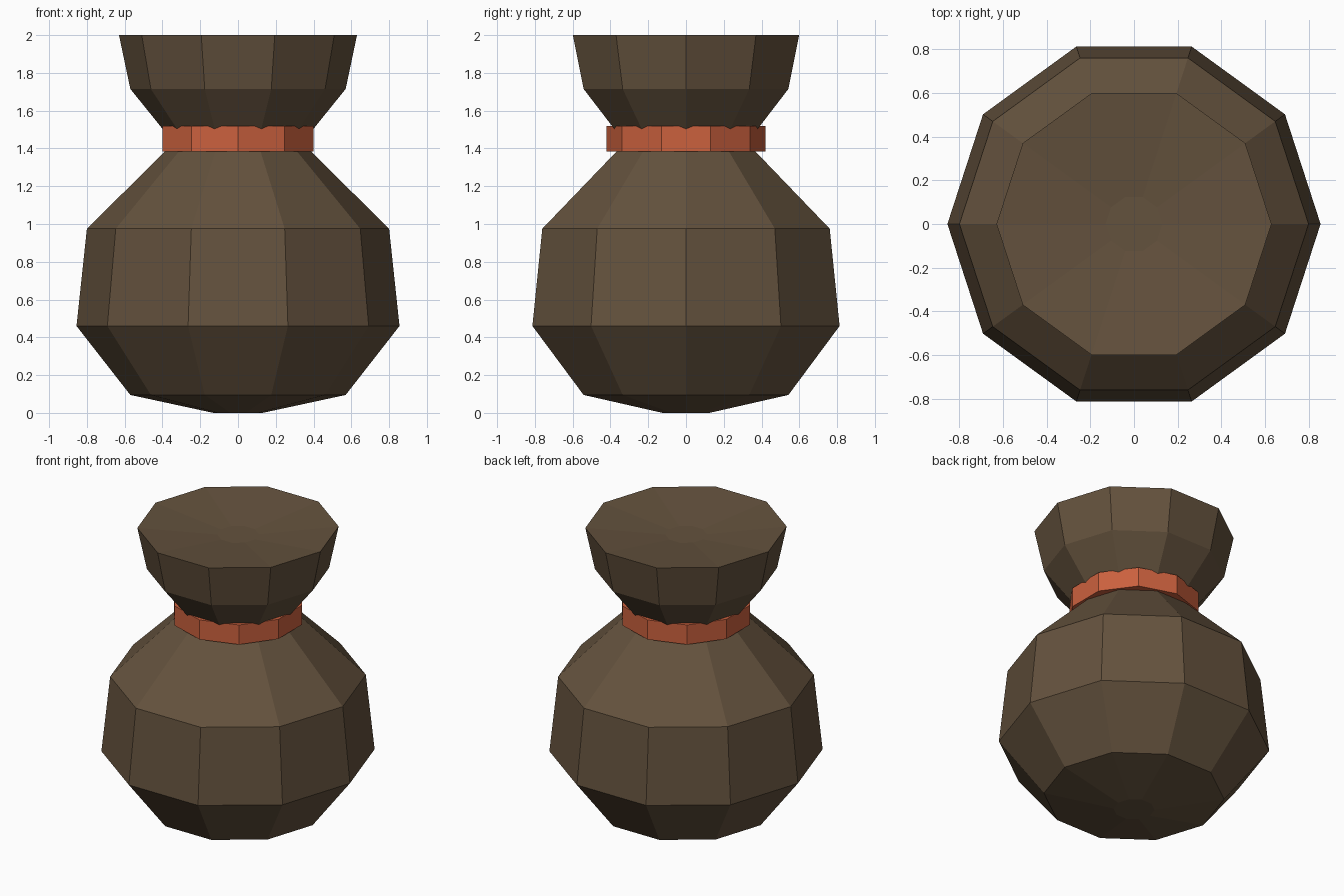
import bpy, bmesh, math

if "Cube" in bpy.data.objects:
    bpy.data.objects.remove(bpy.data.objects["Cube"])

SIDES = 10


def material(name, rgb):
    mat = bpy.data.materials.new(name)
    mat.diffuse_color = (*rgb, 1)
    mat.use_nodes = True
    mat.node_tree.nodes["Principled BSDF"].inputs["Base Color"].default_value = mat.diffuse_color
    return mat


def lathe(name, profile, mat, turn=0.0):
    """Spin (radius, height) pairs into a closed, faceted solid."""
    bm = bmesh.new()
    rings = []
    for r, z in profile:
        rings.append([bm.verts.new((r * math.cos(turn + i * math.tau / SIDES),
                                    r * math.sin(turn + i * math.tau / SIDES), z))
                      for i in range(SIDES)])
    for low, high in zip(rings, rings[1:]):
        for i in range(SIDES):
            j = (i + 1) % SIDES
            bm.faces.new((low[i], low[j], high[j], high[i]))
    bm.faces.new(rings[0][::-1])
    bm.faces.new(rings[-1])
    bmesh.ops.recalc_face_normals(bm, faces=bm.faces)
    mesh = bpy.data.meshes.new(name)
    bm.to_mesh(mesh)
    bm.free()
    mesh.materials.append(mat)
    obj = bpy.data.objects.new(name, mesh)
    bpy.context.collection.objects.link(obj)
    return obj


brown = material("sack_brown", (0.127, 0.084, 0.047))
rust = material("tie_rust_red", (0.597, 0.119, 0.048))

# Sack: rounded belly, pinched neck, flared mouth with a slightly sunken top
lathe("sack", [(0.13, 0.0), (0.57, 0.095), (0.855, 0.46), (0.80, 0.975),
               (0.34, 1.43), (0.57, 1.715), (0.63, 2.0), (0.13, 1.95)], brown)

# Tie around the neck, turned half a facet
lathe("neck_tie", [(0.42, 1.385), (0.42, 1.52)], rust, math.pi / SIDES)
